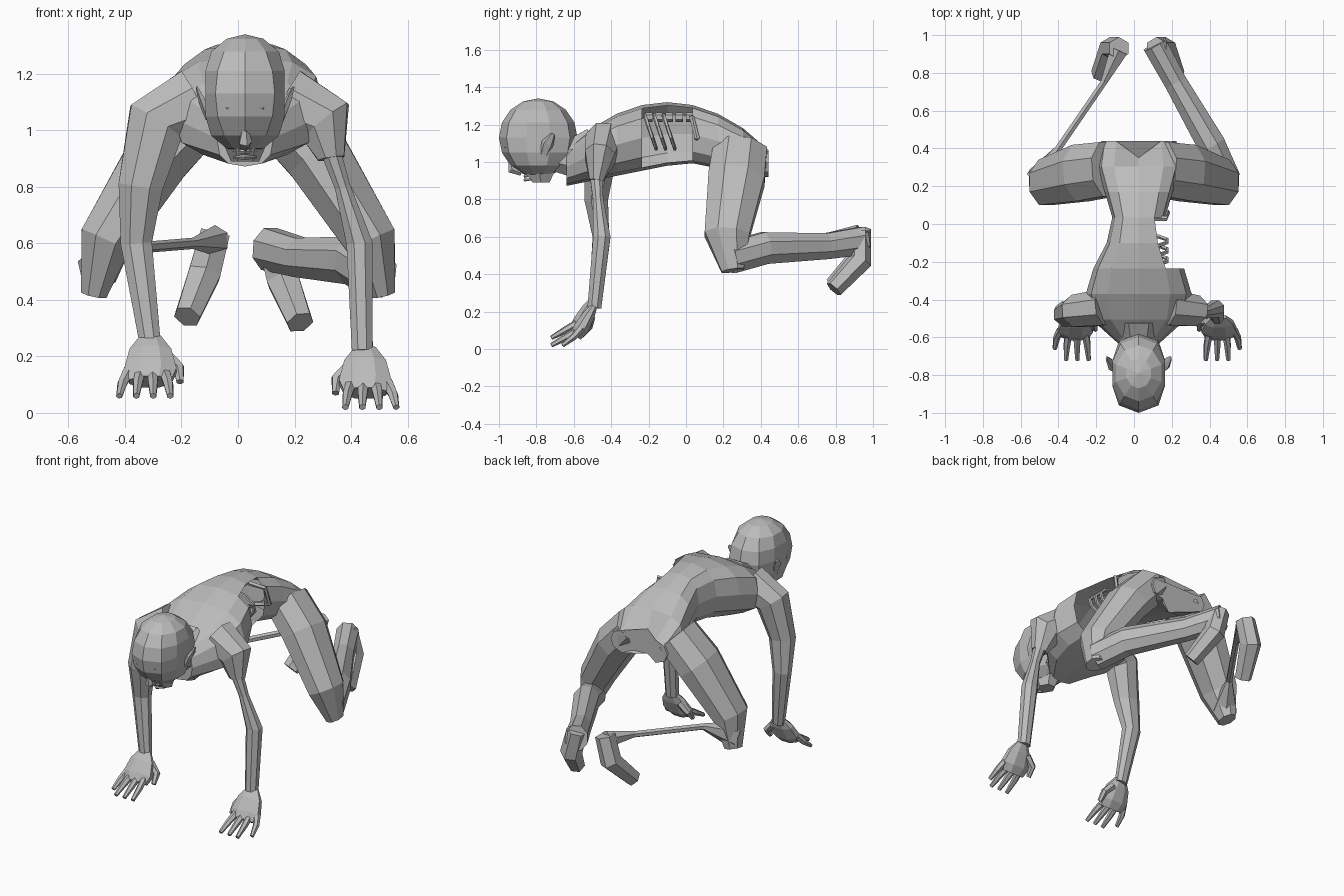
import bpy, bmesh, math
from mathutils import Vector

old_cube = bpy.data.objects.get("Cube")
if old_cube:
    bpy.data.objects.remove(old_cube)

skin = bpy.data.materials.new("grey_skin")
skin.use_nodes = True
grey = (.5, .5, .5, 1)
skin.diffuse_color = grey
skin.node_tree.nodes["Principled BSDF"].inputs["Base Color"].default_value = grey

FORWARD = Vector((0, 1, 0))
UPWARD = Vector((0, 0, 1))


def finish(name, bm):
    """Turn a bmesh into a flat shaded object."""
    bmesh.ops.recalc_face_normals(bm, faces=bm.faces)
    mesh = bpy.data.meshes.new(name)
    bm.to_mesh(mesh)
    bm.free()
    mesh.materials.append(skin)
    part = bpy.data.objects.new(name, mesh)
    bpy.context.collection.objects.link(part)


def loft(rings):
    """Bridge rings of points into a closed faceted skin."""
    bm = bmesh.new()
    rows = [[bm.verts.new(point) for point in ring] for ring in rings]
    for row, following in zip(rows, rows[1:]):
        for i in range(len(row)):
            bm.faces.new((row[i - 1], row[i], following[i], following[i - 1]))
    bm.faces.new(rows[0])
    bm.faces.new(rows[-1])
    return bm


def limb(name, joints, radii, sides=8, depth=1, facing=FORWARD):
    """Faceted tube through the joints; depth flattens or deepens it along the facing direction."""
    joints = [Vector(joint) for joint in joints]
    rings = []
    for k, (joint, radius) in enumerate(zip(joints, radii)):
        before, after = joints[max(k - 1, 0)], joints[min(k + 1, len(joints) - 1)]
        along = (after - before).normalized()
        across = facing.cross(along).normalized()
        outward = along.cross(across)
        angles = [math.tau * (i + .5) / sides for i in range(sides)]
        rings.append([joint + across * radius * math.cos(angle) + outward * radius * depth * math.sin(angle)
                      for angle in angles])
    finish(name, loft(rings))


def boxy(value):
    """Push a sine or cosine outward so that a ring becomes squarer."""
    return math.copysign(abs(value) ** .75, value)


# Torso: arched back, narrow waist, cleft at the rear
middle = .025
half_widths = (.1, .25, .28, .24, .17, .14, .18, .22, .2)
rings = []
for k, half_width in enumerate(half_widths):
    y = -.64 + .135 * k
    back = 1.32 - .85 * (y + .1) ** 2
    belly = 1 - .2 * abs(y)
    ring = []
    for i in range(12):
        angle = math.tau * i / 12
        x = half_width * boxy(round(math.cos(angle), 3))
        z = (back + belly) / 2 + boxy(math.sin(angle)) * (back - belly) / 2
        is_cleft = half_width == half_widths[-1] and abs(x) < .05
        ring.append((middle + x, y - .09 if is_cleft else y, z))
    rings.append(ring)
torso = loft(rings)


def in_wound(face):
    centre = face.calc_center_median()
    return -.23 < centre.y < .03 and centre.x > .09 and centre.z > 1.01


bmesh.ops.delete(torso, geom=[face for face in torso.faces if in_wound(face)], context="FACES")
finish("torso", torso)

# Ribs, spine and pelvic loop inside the open flank
for k in range(3):
    y = -.19 + .05 * k
    arc = [math.pi * (i / 5 - .5) for i in range(6)]
    limb("rib", [(.06 + .12 * math.cos(a), y - .03 * math.sin(a), 1.16 + .09 * math.sin(a)) for a in arc],
         [.011] * len(arc), sides=5)
for k in range(5):
    y = -.22 + .055 * k
    limb("vertebra", [(middle, y, 1.24), (middle, y + .04, 1.24)], (.025, .025), sides=6, facing=UPWARD)
limb("pelvic_loop", [(.06, .03, 1.24), (.17, .03, 1.24), (.18, .06, 1.13), (.06, .05, 1.1)],
     [.014] * 4, sides=5)

# Skull: rounded with flattened temples
skull = bmesh.new()
bmesh.ops.create_uvsphere(skull, u_segments=10, v_segments=8, radius=.21)
for vert in skull.verts:
    vert.co.x = max(-.14, min(.14, vert.co.x * .85))
bmesh.ops.translate(skull, vec=(middle, -.79, 1.13), verts=skull.verts)
finish("skull", skull)

# Face: tapers from the brow down to the chin
rings = []
for drop in (0, .4, .7, 1):
    half_width = .13 - .08 * drop
    front = -.97 + .15 * drop
    rear = -.64 - .09 * drop
    cheek = (front + rear) / 2
    left_side = [(half_width / 2, front), (half_width, cheek), (half_width / 2, rear)]
    right_side = [(-x, y) for x, y in reversed(left_side)]
    rings.append([(middle + x, y, 1.08 - .19 * drop) for x, y in left_side + right_side])
finish("face", loft(rings))

# Nose, lips, neck and pointed ears
limb("nose", [(middle, -.94, 1.01), (middle, -.93, .96), (middle, -.88, .94)], (.01, .025, .015), sides=5)
for z in (.925, .905):
    limb("lip", [(middle - .04, -.83, z), (middle, -.86, z), (middle + .04, -.83, z)],
         (.004, .01, .004), sides=5, facing=UPWARD)
limb("neck", [(middle, -.75, 1.04), (middle, -.64, 1.02), (middle, -.5, 1.05)], (.08, .1, .14), facing=UPWARD)
for side in (-1, 1):
    limb("ear", [(middle + side * x, y, z) for x, y, z in ((.13, -.76, 1.04), (.15, -.74, 1.1), (.17, -.71, 1.15))],
         (.01, .014, .005), sides=5, depth=2.5)

# Whole right arm; torn left shoulder with a wasted arm below it
limb("right_arm", [(-.15, -.44, 1.1), (-.29, -.46, 1.03), (-.345, -.48, .8), (-.36, -.455, .6), (-.31, -.49, .24)],
     (.13, .115, .085, .06, .04), depth=.8)
limb("left_shoulder", [(.17, -.44, 1.1), (.31, -.46, 1.03), (.33, -.48, .9)], (.13, .11, .05), depth=.8)
limb("left_arm", [(.32, -.48, .95), (.37, -.47, .8), (.43, -.45, .6), (.44, -.49, .22)], (.04, .03, .05, .04))


def hand(name, side, wrist):
    """Flat palm, four spread fingers and a thumb on the inner side."""
    def reach(outward, forward, down):
        return wrist + Vector((side * outward, -forward, -down))

    limb(name + "_palm", [reach(0, 0, 0), reach(0, .03, .05), reach(0, .07, .12), reach(0, .1, .16)],
         (.04, .08, .1, .08), depth=.45)
    for k in range(4):
        spread = .11 - .06 * k
        length = .17 if k == 0 else .23
        limb(name + "_finger", [reach(spread * .7, .07, .12), reach(spread * .9, length * .65, .165),
                                reach(spread, length, .21)], (.022, .019, .012), sides=6)
    limb(name + "_thumb", [reach(-.05, .02, .06), reach(-.1, .03, .11), reach(-.105, .07, .16)],
         (.025, .022, .014), sides=6)


hand("right_hand", -1, Vector((-.31, -.49, .27)))
hand("left_hand", 1, Vector((.45, -.49, .23)))

# Splayed thighs down to the bent knees, and drooping feet
for name, side, heel in (("right", -1, Vector((-.08, .93, .64))), ("left", 1, Vector((.12, .93, .62)))):
    limb(name + "_thigh", [(side * x, y, z) for x, y, z in
                           ((.14, .29, 1.06), (.28, .27, .91), (.47, .22, .61), (.51, .25, .42))],
         (.12, .125, .1, .05), depth=1.3)
    limb(name + "_foot", [heel, heel + Vector((side * .04, 0, -.15)), heel + Vector((side * .1, -.14, -.3))],
         (.06, .065, .05), sides=6)

# Full left calf, bare right shin bone
limb("left_calf", [(.49, .24, .49), (.41, .42, .54), (.22, .75, .55), (.11, .95, .58)],
     (.08, .08, .065, .07), depth=1.15, facing=UPWARD)
limb("right_shin", [(-.5, .24, .5), (-.4, .4, .58), (-.16, .75, .6), (-.08, .92, .61)],
     (.08, .02, .02, .055), sides=6, facing=UPWARD)
